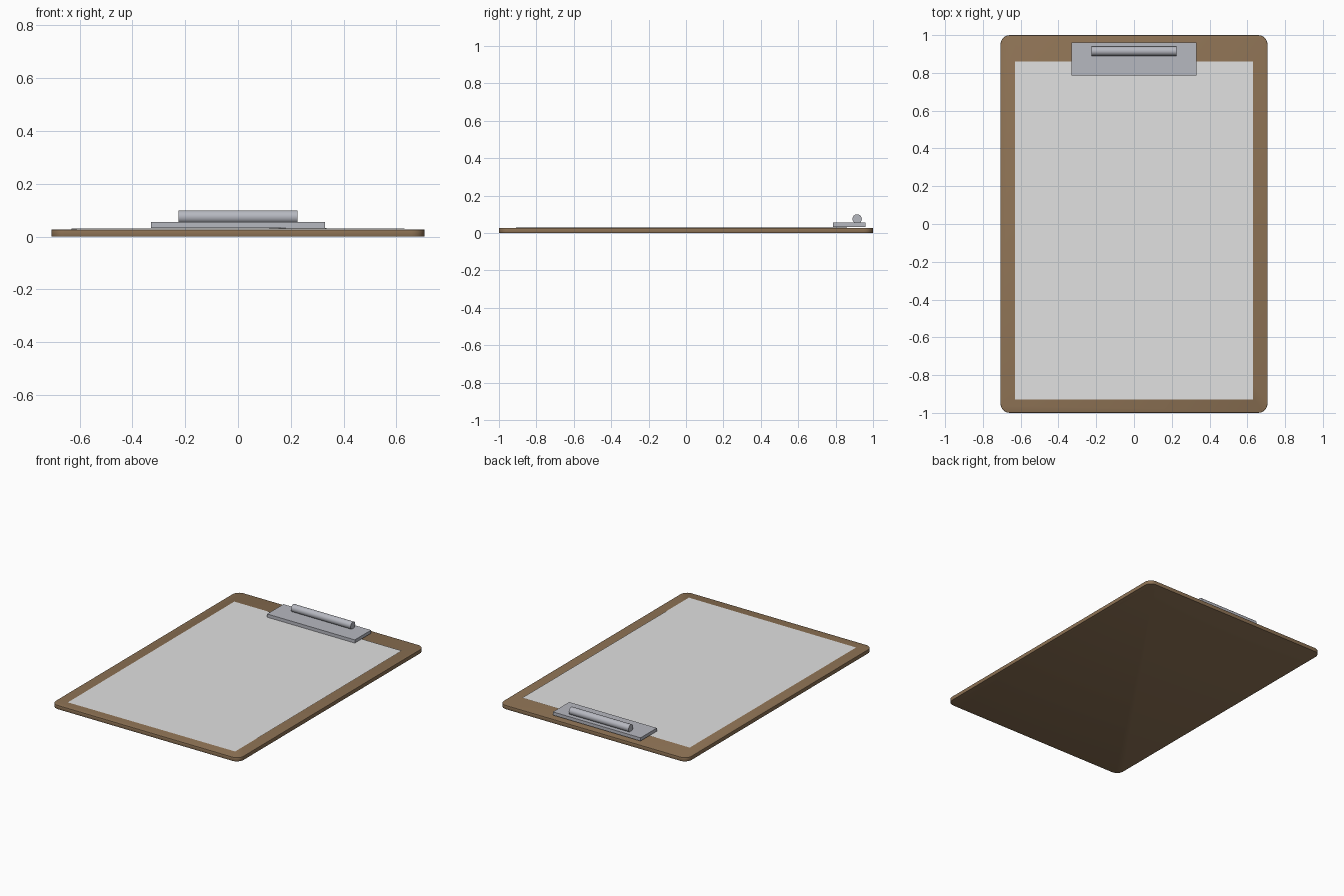
import bpy, bmesh, math

old = bpy.data.objects.get("Cube")
if old:
    bpy.data.objects.remove(old, do_unlink=True)


def material(name, rgb):
    m = bpy.data.materials.new(name)
    m.use_nodes = True
    m.diffuse_color = (*rgb, 1)
    m.node_tree.nodes["Principled BSDF"].inputs["Base Color"].default_value = (*rgb, 1)
    return m


wood = material("brown hardboard", (0.27, 0.17, 0.09))
white = material("white paper", (0.75, 0.75, 0.75))
metal = material("grey metal", (0.47, 0.48, 0.53))


def box(name, size, centre, mat):
    bpy.ops.mesh.primitive_cube_add(size=1, location=centre)
    ob = bpy.context.object
    ob.name = name
    ob.scale = size
    bpy.ops.object.transform_apply(location=False, rotation=False)
    ob.data.materials.append(mat)
    return ob


# Board with rounded corners and softened rims
board = box("board", (1.414, 2, 0.027), (0, 0, 0.0135), wood)
bm = bmesh.new()
bm.from_mesh(board.data)
corners = [e for e in bm.edges if abs(e.verts[0].co.z - e.verts[1].co.z) > 0.01]
bmesh.ops.bevel(bm, geom=corners, offset=0.05, segments=6, profile=0.5, affect='EDGES')
rims = [e for e in bm.edges if abs(e.verts[0].co.z - e.verts[1].co.z) < 0.001]
bmesh.ops.bevel(bm, geom=rims, offset=0.003, segments=2, profile=0.5, affect='EDGES')
bm.to_mesh(board.data)
bm.free()
bpy.ops.object.shade_smooth_by_angle(angle=math.radians(35))

# Paper sheet, resting very slightly higher toward the clip
bpy.ops.mesh.primitive_plane_add(size=1, location=(0, -0.035, 0.0305))
paper = bpy.context.object
paper.name = "paper_sheet"
for v in paper.data.vertices:
    v.co.x *= 1.26
    v.co.y *= 1.79
    v.co.z = 0.002 * v.co.x + 0.0013 * v.co.y
paper.data.materials.append(white)

# Clip plate and its round grip bar
box("clip_plate", (0.66, 0.175, 0.022), (0, 0.8725, 0.044), metal)
bpy.ops.mesh.primitive_cylinder_add(vertices=32, radius=0.025, depth=0.45,
                                    location=(0, 0.915, 0.075),
                                    rotation=(0, math.pi / 2, 0))
bar = bpy.context.object
bar.name = "clip_bar"
bar.data.materials.append(metal)
bpy.ops.object.shade_smooth_by_angle(angle=math.radians(35))
